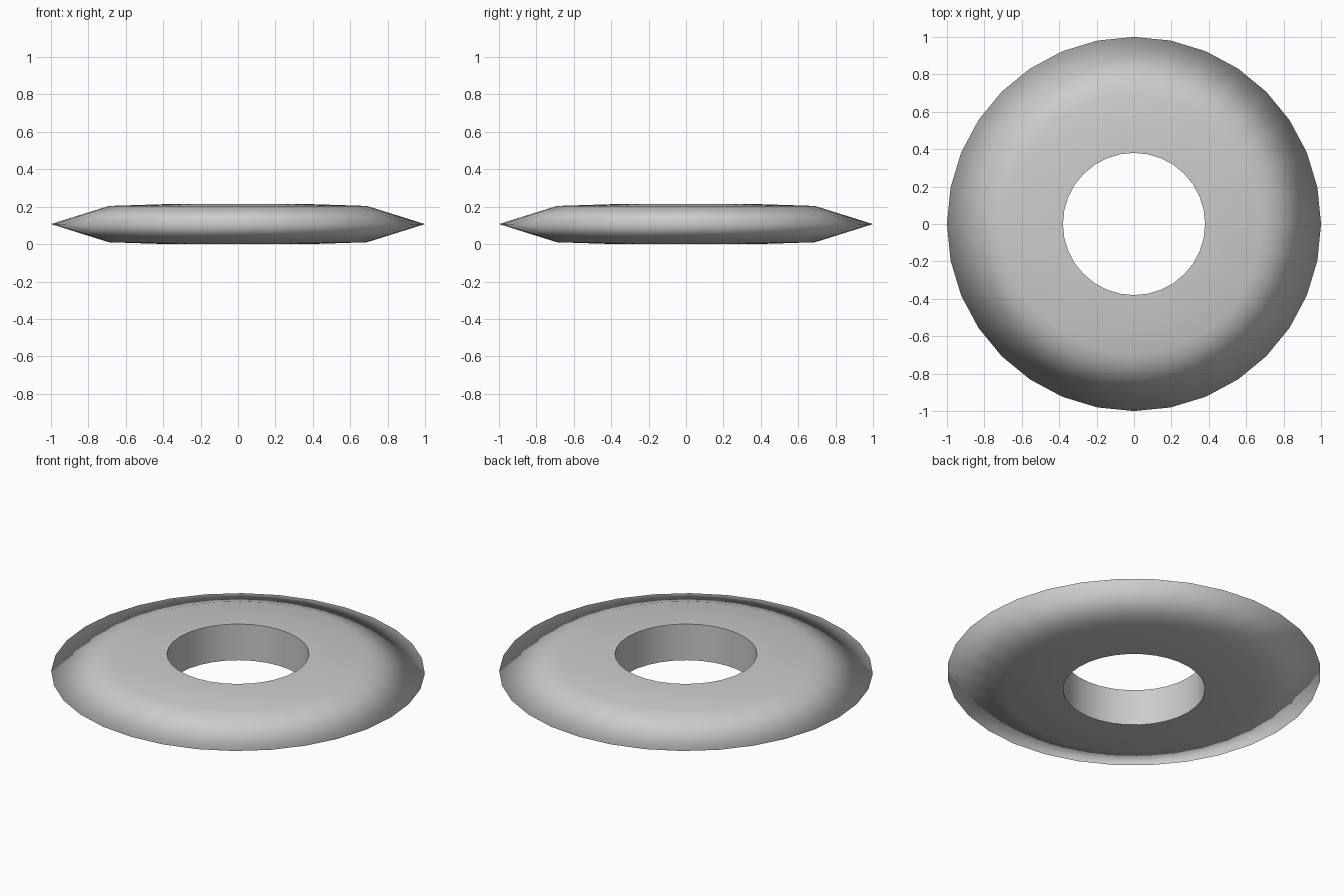
import bpy
import bmesh
from math import pi, cos, sin

if "Cube" in bpy.data.objects:
    bpy.data.objects.remove(bpy.data.objects["Cube"])

SIDES = 32
# closed cross-section (radius, z): bore, faces, knife-edge rim
PROFILE = [(0.38, 0.0), (0.69, 0.01), (1.0, 0.107), (0.69, 0.204), (0.38, 0.214)]

bm = bmesh.new()
rings = [[bm.verts.new((r * cos(2 * pi * i / SIDES), r * sin(2 * pi * i / SIDES), z))
          for i in range(SIDES)] for r, z in PROFILE]

# skin between neighbouring rings
for k in range(len(rings)):
    a, b = rings[k], rings[(k + 1) % len(rings)]
    for i in range(SIDES):
        j = (i + 1) % SIDES
        bm.faces.new((a[i], a[j], b[j], b[i])).smooth = True
bmesh.ops.recalc_face_normals(bm, faces=bm.faces)

# crisp edges only around the bore
for ring in (rings[0], rings[-1]):
    for i in range(SIDES):
        bm.edges.get((ring[i], ring[(i + 1) % SIDES])).smooth = False

mesh = bpy.data.meshes.new("disc_ring")
bm.to_mesh(mesh)
bm.free()
disc = bpy.data.objects.new("disc_ring", mesh)
bpy.context.collection.objects.link(disc)
